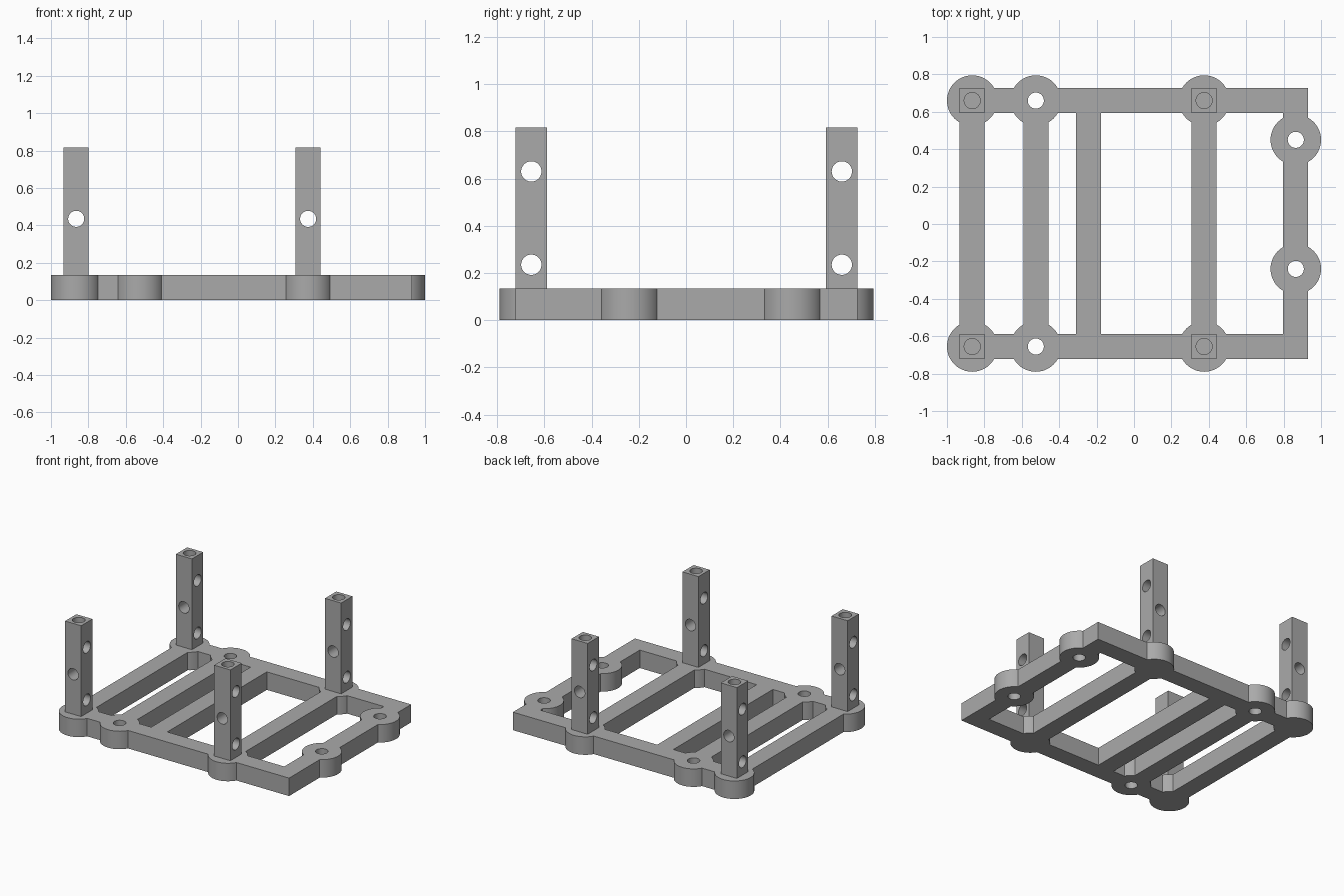
import bpy
import math

default = bpy.data.objects.get("Cube")
if default:
    bpy.data.objects.remove(default, do_unlink=True)

# Single plain grey plastic
grey = bpy.data.materials.new("grey_plastic")
grey.use_nodes = True
colour = (0.4, 0.4, 0.4, 1)
grey.diffuse_color = colour
grey.node_tree.nodes["Principled BSDF"].inputs["Base Color"].default_value = colour

BASE_H = 0.135      # frame thickness
POST_TOP = 0.817
HALF = 0.067        # half width of bars and posts
PAD_R = 0.135       # round pad radius
HOLE_R = 0.043
BACK, FRONT = 0.66, -0.655
RIGHT_BAR = 0.863


def finish(name):
    ob = bpy.context.object
    ob.name = name
    ob.data.materials.append(grey)
    return ob


def box(name, x0, x1, y0, y1, z0, z1):
    bpy.ops.mesh.primitive_cube_add(
        size=1, location=((x0 + x1) / 2, (y0 + y1) / 2, (z0 + z1) / 2))
    ob = bpy.context.object
    ob.scale = (x1 - x0, y1 - y0, z1 - z0)
    bpy.ops.object.transform_apply(location=False, rotation=False, scale=True)
    return finish(name)


def cylinder(name, radius, depth, location, axis="z"):
    turn = {"x": (0, math.pi / 2, 0), "y": (math.pi / 2, 0, 0), "z": (0, 0, 0)}
    bpy.ops.mesh.primitive_cylinder_add(
        vertices=48, radius=radius, depth=depth, location=location, rotation=turn[axis])
    return finish(name)


def combine(target, tool, operation):
    tool.hide_render = True
    mod = target.modifiers.new("combine", "BOOLEAN")
    mod.operation = operation
    mod.solver = "EXACT"
    mod.object = tool
    bpy.context.view_layer.objects.active = target
    bpy.ops.object.modifier_apply(modifier=mod.name)
    bpy.data.objects.remove(tool, do_unlink=True)


def smooth(ob):
    bpy.ops.object.select_all(action="DESELECT")
    ob.select_set(True)
    bpy.context.view_layer.objects.active = ob
    bpy.ops.object.shade_smooth_by_angle(angle=math.radians(30))


# Frame: two long rails joined by five cross bars
post_xs = (-0.865, 0.375)
hole_x = -0.525
rail_end = RIGHT_BAR + HALF
frame = box("base_frame", post_xs[0] - HALF, rail_end, BACK - HALF, BACK + HALF, 0, BASE_H)
combine(frame, box("front_rail", post_xs[0] - HALF, rail_end,
                   FRONT - HALF, FRONT + HALF, 0, BASE_H), "UNION")
for x in (post_xs[0], hole_x, -0.243, post_xs[1], RIGHT_BAR):
    combine(frame, box("cross_bar", x - HALF, x + HALF, FRONT, BACK, 0, BASE_H), "UNION")

# Round pads under the posts and around the mounting holes
post_spots = [(x, y) for x in post_xs for y in (FRONT, BACK)]
hole_spots = [(hole_x, FRONT), (hole_x, BACK), (0.865, 0.45), (0.865, -0.24)]
for x, y in post_spots + hole_spots:
    combine(frame, cylinder("pad", PAD_R, BASE_H, (x, y, BASE_H / 2)), "UNION")

# Mounting holes right through the frame
for x, y in hole_spots:
    combine(frame, cylinder("hole", HOLE_R, 1, (x, y, 0)), "DIFFERENCE")
smooth(frame)

# Square posts with cross drillings and a blind hole in the top
for x, y in post_spots:
    name = ("back" if y > 0 else "front") + ("_left" if x > 0 else "_right") + "_post"
    post = box(name, x - HALF, x + HALF, y - HALF, y + HALF, BASE_H, POST_TOP)
    for axis, z in (("x", 0.235), ("y", 0.435), ("x", 0.63)):
        combine(post, cylinder("drill", HOLE_R, 0.4, (x, y, z), axis), "DIFFERENCE")
    combine(post, cylinder("drill", HOLE_R, 0.26, (x, y, POST_TOP)), "DIFFERENCE")
    smooth(post)
